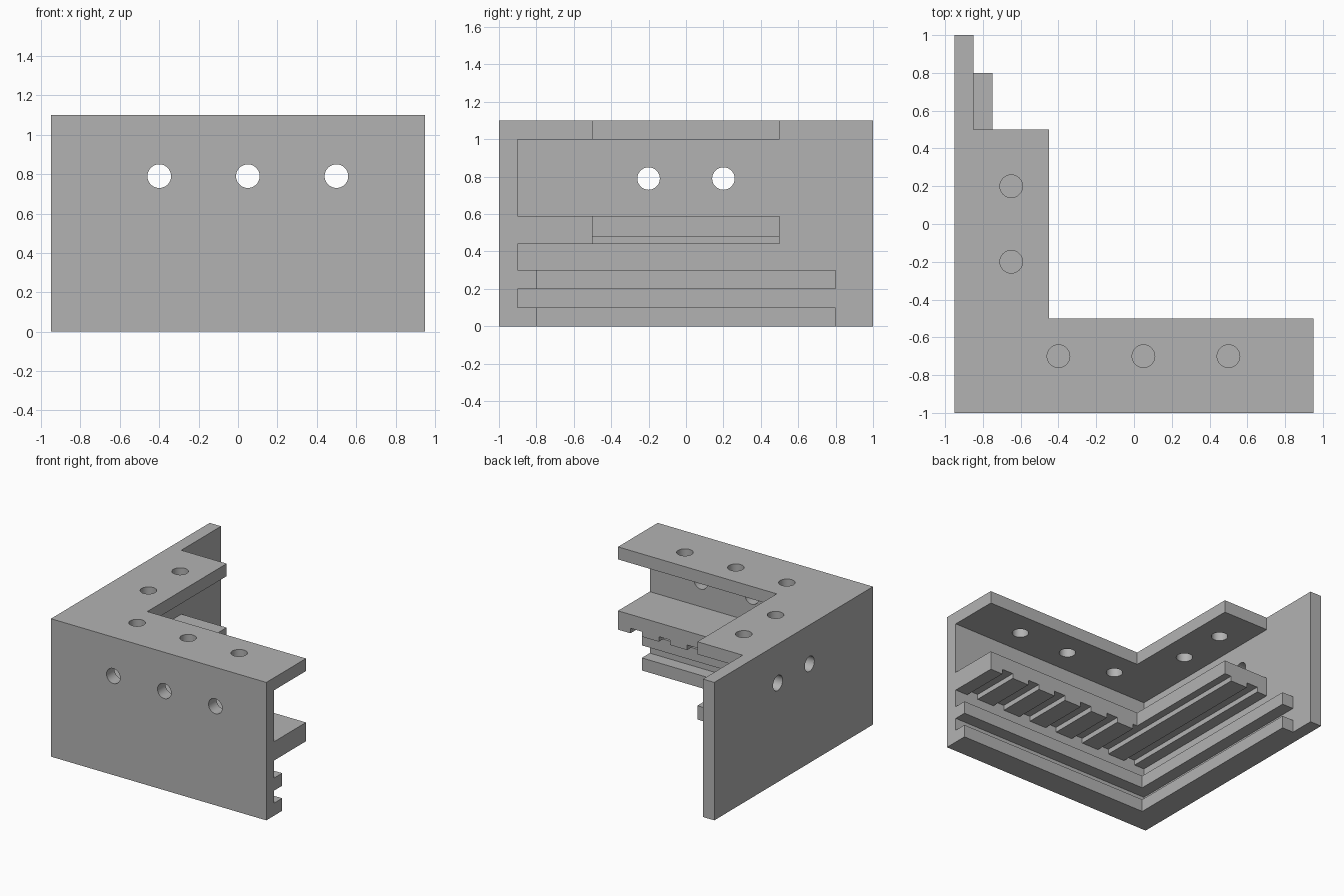
import bpy
import bmesh
from mathutils import Matrix

cube = bpy.data.objects.get("Cube")
if cube:
    bpy.data.objects.remove(cube, do_unlink=True)

grey = bpy.data.materials.new("plain grey")
grey.use_nodes = True
colour = (0.45, 0.45, 0.45, 1)
grey.diffuse_color = colour
grey.node_tree.nodes["Principled BSDF"].inputs["Base Color"].default_value = colour

LEFT, RIGHT, FRONT, BACK = 0.95, -0.95, -1.0, 1.0
WALL, HEIGHT = 0.1, 1.1


def finish(name, bm):
    mesh = bpy.data.meshes.new(name)
    bmesh.ops.recalc_face_normals(bm, faces=bm.faces)
    bm.to_mesh(mesh)
    bm.free()
    mesh.materials.append(grey)
    obj = bpy.data.objects.new(name, mesh)
    bpy.context.collection.objects.link(obj)
    return obj


def angle_prism(name, start, depth, back, z0, z1):
    """L-shaped prism that follows the corner, set in by start, reaching in to depth."""
    xo, yo, xi, yi = RIGHT + start, FRONT + start, RIGHT + depth, FRONT + depth
    outline = [(xo, yo), (LEFT, yo), (LEFT, yi), (xi, yi), (xi, back), (xo, back)]
    bm = bmesh.new()
    face = bm.faces.new([bm.verts.new((x, y, z0)) for x, y in outline])
    top = bmesh.ops.extrude_face_region(bm, geom=[face])["geom"]
    bmesh.ops.translate(bm, vec=(0, 0, z1 - z0),
                        verts=[v for v in top if isinstance(v, bmesh.types.BMVert)])
    return finish(name, bm)


def cut(target, bm):
    """Subtract the shapes in bm from the target."""
    cutter = finish("cutter", bm)
    cutter.hide_render = True
    mod = target.modifiers.new("cut", "BOOLEAN")
    mod.object = cutter
    mod.operation = "DIFFERENCE"
    mod.solver = "EXACT"
    bpy.context.view_layer.objects.active = target
    bpy.ops.object.modifier_apply(modifier=mod.name)
    bpy.data.objects.remove(cutter, do_unlink=True)


def add_hole(bm, centre, axis):
    turn = {"X": Matrix.Rotation(1.5708, 4, "Y"), "Y": Matrix.Rotation(1.5708, 4, "X"),
            "Z": Matrix.Identity(4)}[axis]
    bmesh.ops.create_cone(bm, cap_ends=True, segments=48, radius1=0.06, radius2=0.06,
                          depth=0.3, matrix=Matrix.Translation(centre) @ turn)


# Walls, top flange, toothed shelf and the two lower rails
walls = angle_prism("corner_walls", 0, WALL, BACK, 0, HEIGHT)
flange = angle_prism("top_flange", WALL, 0.5, 0.5, 1.0, HEIGHT)
shelf = angle_prism("toothed_shelf", WALL, 0.5, 0.5, 0.44, 0.59)
angle_prism("upper_rail", WALL, 0.2, 0.8, 0.2, 0.3)
angle_prism("lower_rail", WALL, 0.2, 0.8, 0, 0.1)

# Screw holes through the walls and the flange
wall_holes, flange_holes = bmesh.new(), bmesh.new()
for x in (-0.4, 0.05, 0.5):
    add_hole(wall_holes, (x, -0.95, 0.79), "Y")
    add_hole(flange_holes, (x, -0.7, 1.05), "Z")
for y in (-0.2, 0.2):
    add_hole(wall_holes, (-0.9, y, 0.79), "X")
    add_hole(flange_holes, (-0.65, y, 1.05), "Z")
cut(walls, wall_holes)
cut(flange, flange_holes)

# Grooves under the shelf, all running front to back
grooves = bmesh.new()
for i in range(7):
    place = Matrix.Translation((0.79 - 0.25 * i, 0, 0.43))
    bmesh.ops.create_cube(grooves, size=1, matrix=place @ Matrix.Diagonal((0.1, 2.4, 0.1, 1)))
cut(shelf, grooves)

# Smooth hole walls with sharp edges
for obj in (walls, flange):
    bpy.ops.object.select_all(action="DESELECT")
    obj.select_set(True)
    bpy.context.view_layer.objects.active = obj
    bpy.ops.object.shade_smooth_by_angle()
